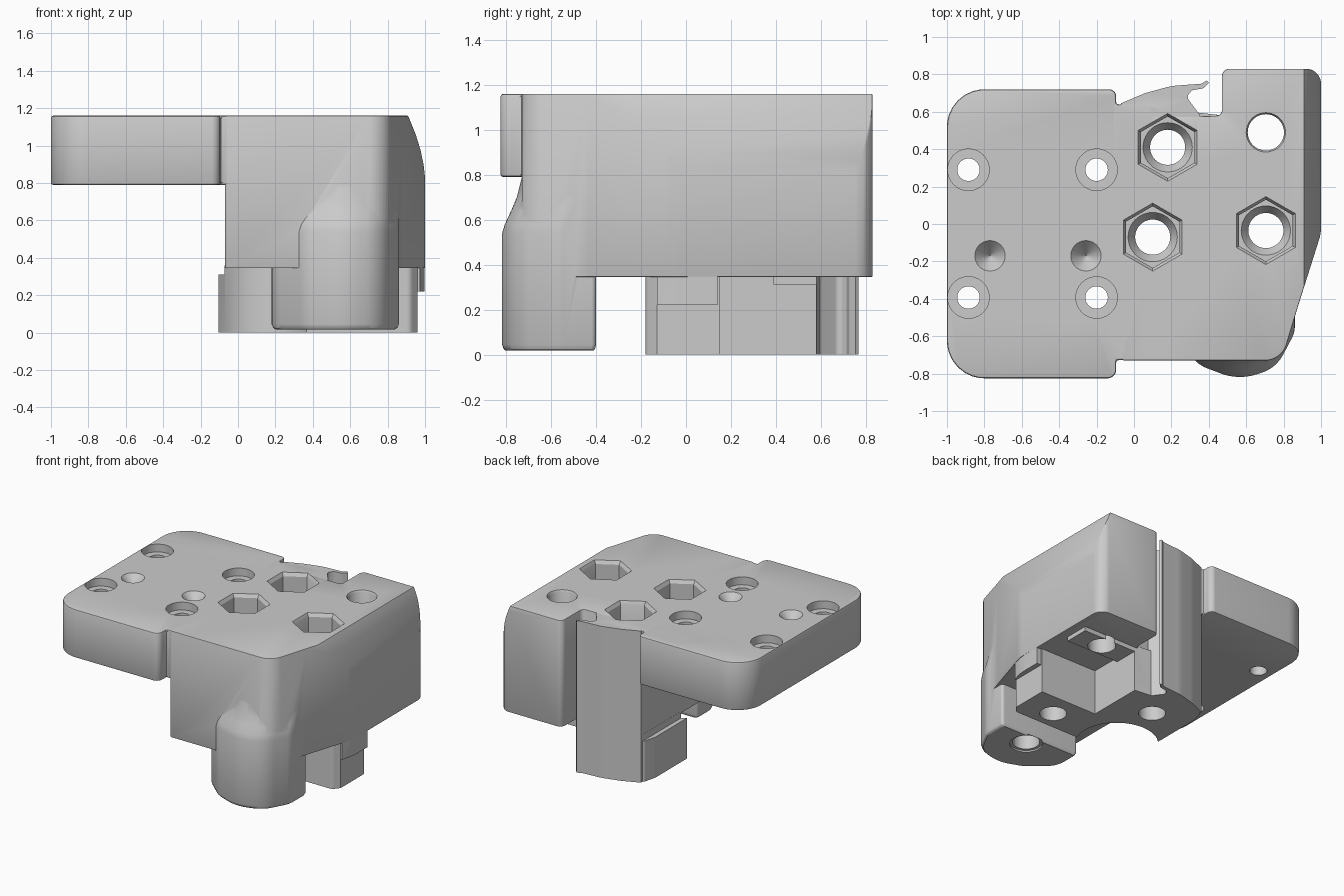
import bpy, bmesh, math
from mathutils import Vector

old = bpy.data.objects.get("Cube")
if old:
    bpy.data.objects.remove(old, do_unlink=True)

COLOUR = (0.6, 0.6, 0.6, 1)
grey = bpy.data.materials.new("plain grey")
grey.use_nodes = True
grey.diffuse_color = COLOUR
grey.node_tree.nodes["Principled BSDF"].inputs["Base Color"].default_value = COLOUR


def rounded(points):
    """Outline from (x, y[, corner radius]) points."""
    out = []
    n = len(points)
    for i, p in enumerate(points):
        c = Vector(p[:2])
        r = p[2] if len(p) > 2 else 0
        if not r:
            out.append(c)
            continue
        a = Vector(points[i - 1][:2]) - c
        b = Vector(points[(i + 1) % n][:2]) - c
        half = a.angle(b) / 2
        d = min(r / math.tan(half), a.length * 0.48, b.length * 0.48)
        r = d * math.tan(half)
        a.normalize()
        b.normalize()
        mid = c + (a + b).normalized() * (r / math.sin(half))
        start, end = c + a * d - mid, c + b * d - mid
        for k in range(9):
            out.append(mid + start.lerp(end, k / 8).normalized() * r)
    return out


def loft(name, layers, place=lambda x, y, z: (x, y, z)):
    """Closed solid through a stack of (outline, height) layers."""
    bm = bmesh.new()
    rings = [[bm.verts.new(place(p[0], p[1], z)) for p in outline] for outline, z in layers]
    bm.faces.new(rings[0])
    bm.faces.new(rings[-1])
    for low, high in zip(rings, rings[1:]):
        for i in range(len(low)):
            bm.faces.new((low[i - 1], low[i], high[i], high[i - 1]))
    bmesh.ops.recalc_face_normals(bm, faces=bm.faces)
    mesh = bpy.data.meshes.new(name)
    bm.to_mesh(mesh)
    bm.free()
    mesh.materials.append(grey)
    ob = bpy.data.objects.new(name, mesh)
    bpy.context.collection.objects.link(ob)
    return ob


def prism(name, points, z0, z1, **kw):
    outline = rounded(points)
    return loft(name, [(outline, z0), (outline, z1)], **kw)


def turned(name, x, y, steps, sides=40):
    """Round or hexagonal solid from (radius, height) steps."""
    def ring(r):
        return [(x + r * math.sin(math.tau * k / sides), y + r * math.cos(math.tau * k / sides))
                for k in range(sides)]
    return loft(name, [(ring(r), z) for r, z in steps])


def apply_all(ob):
    bpy.context.view_layer.update()
    graph = bpy.context.evaluated_depsgraph_get()
    ob_mesh = bpy.data.meshes.new_from_object(ob.evaluated_get(graph))
    ob.modifiers.clear()
    ob.data = ob_mesh


def combine(ob, other, operation):
    mod = ob.modifiers.new("combine", 'BOOLEAN')
    mod.operation = operation
    mod.solver = 'EXACT'
    mod.object = other
    apply_all(ob)
    bpy.data.objects.remove(other, do_unlink=True)


def soften(ob, width):
    mod = ob.modifiers.new("soft edges", 'BEVEL')
    mod.width = width
    mod.segments = 2
    mod.limit_method = 'ANGLE'
    mod.angle_limit = math.radians(50)
    apply_all(ob)


TOP = 1.16

# Main body with a bowed right flank
body = prism("housing", [(-.07, -.73, .02), (.79, -.73, .12), (.88, -.43, .3), (1, -.05, .2),
                         (1, .83, .08), (.47, .83, .04), (.47, .58, .03), (.34, .575),
                         (-.07, .575)], .345, TOP)
flank = prism("flank_shape", [(-.3, .2), (1.05, .2), (1.001, .82), (.992, .9), (.975, .98),
                              (.95, 1.06), (.91, TOP), (.9, 1.3), (-.3, 1.3)], -1, 1,
              place=lambda x, y, z: (x, z, y))
combine(body, flank, 'INTERSECT')
soften(body, .01)

# Side plate with a tongue running into the body
plate = prism("side_plate", [(-1, -.825, .2), (-.095, -.825, .05), (-.095, -.728), (.1, -.728),
                             (.1, .64), (-.095, .64), (-.095, .72, .05), (-1, .72, .2)], .79, TOP)
soften(plate, .012)

# Front lobe: a rounded leg fading into the front wall
lobe_plan = rounded([(.18, -.4, .02), (.18, -.6, .15), (.36, -.76, .2), (.56, -.835, .3),
                     (.76, -.77, .2), (.86, -.58, .15), (.86, -.4, .02)])
centre = Vector((.52, -.58))


def lobe_layer(z, shift=0, scale=1):
    return [centre + (p - centre) * scale + Vector((0, shift)) for p in lobe_plan], z


lobe = loft("front_lobe", [lobe_layer(.018, 0, .94), lobe_layer(.026, 0, .975), lobe_layer(.045),
                           lobe_layer(.54), lobe_layer(.58, .012), lobe_layer(.64, .04),
                           lobe_layer(.7, .065), lobe_layer(.78, .085), lobe_layer(.84, .1)])

# Back arm ending in a small hook, full height
arm = prism("back_arm", [(-.07, .45), (.34, .45), (.355, .58, .02), (.28, .68, .03), (.31, .715, .02),
                         (.37, .725, .02), (.4, .755), (.39, .768), (.36, .75, .02), (.2, .738, .3),
                         (.06, .7, .3), (-.07, .645)], 0, TOP - .001)

# Lower block with a round bay on its front left
block = prism("lower_block", [(-.105, -.18), (.92, -.18, .04), (.96, -.13), (.96, .15), (.48, .15),
                              (.48, .58), (.3, .6), (-.02, .655), (-.08, .62, .03), (-.105, .52, .05)],
              0, .36)
combine(block, turned("bay", .1, -.07, [(.29, -.1), (.29, .5)]), 'DIFFERENCE')
corner = prism("bay_corner", [(-.3, -.3), (.1, -.3), (.1, -.07), (-.3, -.07)], -.1, .5)
combine(block, corner, 'DIFFERENCE')
ledge = prism("ledge_trim", [(-.2, -.3), (-.071, -.3), (-.071, .63), (-.2, .63)], .31, .5)
combine(block, ledge, 'DIFFERENCE')

# Low skirt on the right and raised pad underneath
skirt = prism("right_skirt", [(.8, -.13), (.972, -.13), (.993, -.05), (.998, .01), (.998, .14),
                              (.8, .14)], .22, .5)
pad = prism("under_pad", [(.46, .39), (.93, .39), (.93, .58), (.46, .58)], .312, .4)

for part in (plate, lobe, arm, block, skirt, pad):
    combine(body, part, 'UNION')

# Hexagonal nut pockets with a conical seat and a through bore
for x, y in ((.18, .41), (.10, -.07), (.705, -.035)):
    combine(body, turned("nut_pocket", x, y, [(.165, .82), (.165, 1.135), (.185, 1.165),
                                              (.185, 1.3)], 6), 'DIFFERENCE')
    combine(body, turned("bore", x, y, [(.094, -.1), (.094, .76), (.138, .83)]), 'DIFFERENCE')

# Plain bore at the back right
combine(body, turned("plain_bore", .705, .49, [(.097, .2), (.097, 1.145), (.108, 1.165),
                                               (.108, 1.3)]), 'DIFFERENCE')

# Plate screw holes with counterbores, and conical dimples
for x in (-.885, -.2):
    for y in (-.393, .29):
        combine(body, turned("screw_hole", x, y, [(.06, .6), (.06, 1.1), (.111, 1.1001),
                                                  (.111, 1.3)]), 'DIFFERENCE')
for x in (-.77, -.257):
    combine(body, turned("dimple", x, -.17, [(.002, 1.07), (.082, 1.161), (.082, 1.3)]), 'DIFFERENCE')

# Blind hole in the lobe foot
combine(body, turned("foot_hole", .56, -.5, [(.115, -.1), (.115, .03), (.095, .031), (.095, .35)]),
        'DIFFERENCE')

for ob in bpy.context.selected_objects:
    ob.select_set(False)
body.select_set(True)
bpy.context.view_layer.objects.active = body
bpy.ops.object.shade_smooth_by_angle(angle=math.radians(30))
